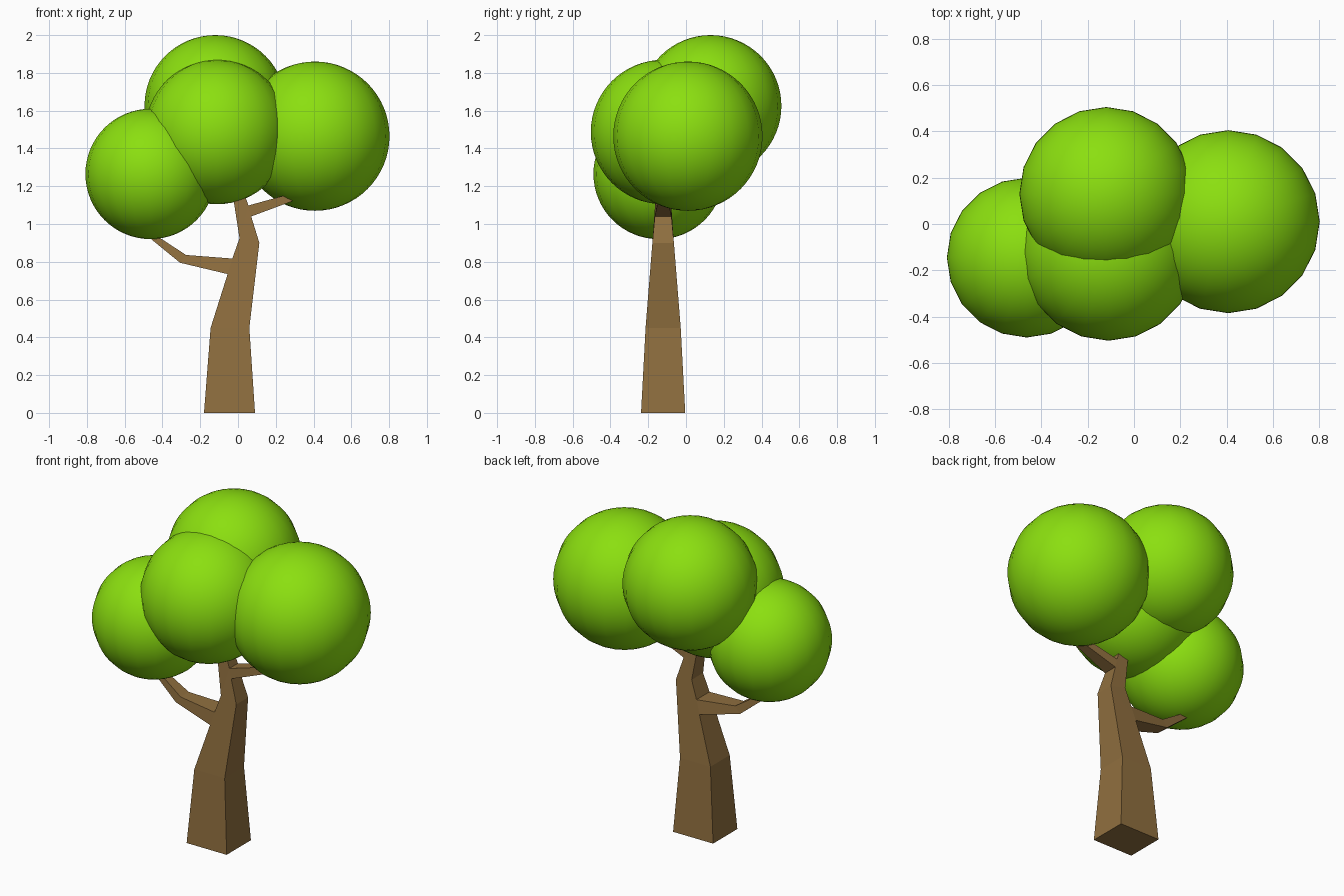
import bpy, bmesh

if "Cube" in bpy.data.objects:
    bpy.data.objects.remove(bpy.data.objects["Cube"])


def material(name, rgb):
    m = bpy.data.materials.new(name)
    m.diffuse_color = (*rgb, 1)
    m.use_nodes = True
    m.node_tree.nodes["Principled BSDF"].inputs["Base Color"].default_value = m.diffuse_color
    return m


green = material("leaf_green", (0.26, 0.74, 0.005))
brown = material("bark_brown", (0.28, 0.16, 0.05))

# Foliage balls: name, centre, radius
for name, centre, r in [
    ("foliage_back", (-0.12, 0.13, 1.625), 0.375),
    ("foliage_front", (-0.11, -0.122, 1.487), 0.382),
    ("foliage_right", (0.407, 0.01, 1.465), 0.395),
    ("foliage_left", (-0.463, -0.145, 1.265), 0.345),
]:
    bpy.ops.mesh.primitive_uv_sphere_add(segments=20, ring_count=32, radius=r, location=centre)
    ball = bpy.context.object
    ball.name = name
    ball.data.materials.append(green)
    bpy.ops.object.shade_smooth()

# Trunk and branches: front outline as (x, z, half depth), counter-clockwise
outline = [
    (-0.18, 0, .117), (0.09, 0, .117), (0.06, 0.45, .093), (0.113, 0.9, .057),
    (0.07, 1.04, .044), (0.38, 1.155, .02), (0.37, 1.185, .02), (0.055, 1.098, .041),
    (0.02, 1.2, .036), (-0.035, 1.2, .036), (0.008, 0.925, .055), (-0.03, 0.817, .063),
    (-0.275, 0.836, .04), (-0.46, 0.957, .02), (-0.487, 0.942, .02), (-0.307, 0.795, .04),
    (-0.055, 0.735, .07), (-0.145, 0.45, .093),
]
cells = [(0, 1, 2, 17), (17, 2, 3, 16), (16, 3, 10, 11), (16, 11, 12, 15),
         (15, 12, 13, 14), (10, 3, 4, 7), (4, 5, 6, 7), (10, 7, 8, 9)]
MID_Y = -0.121

bm = bmesh.new()
front = [bm.verts.new((x, MID_Y - h, z)) for x, z, h in outline]
back = [bm.verts.new((x, MID_Y + h, z)) for x, z, h in outline]
for c in cells:
    bm.faces.new([front[i] for i in c])
    bm.faces.new([back[i] for i in reversed(c)])
for i in range(len(outline)):
    j = (i + 1) % len(outline)
    bm.faces.new((front[j], front[i], back[i], back[j]))
bmesh.ops.recalc_face_normals(bm, faces=bm.faces)
mesh = bpy.data.meshes.new("trunk")
bm.to_mesh(mesh)
bm.free()
mesh.materials.append(brown)
trunk = bpy.data.objects.new("trunk", mesh)
bpy.context.collection.objects.link(trunk)
